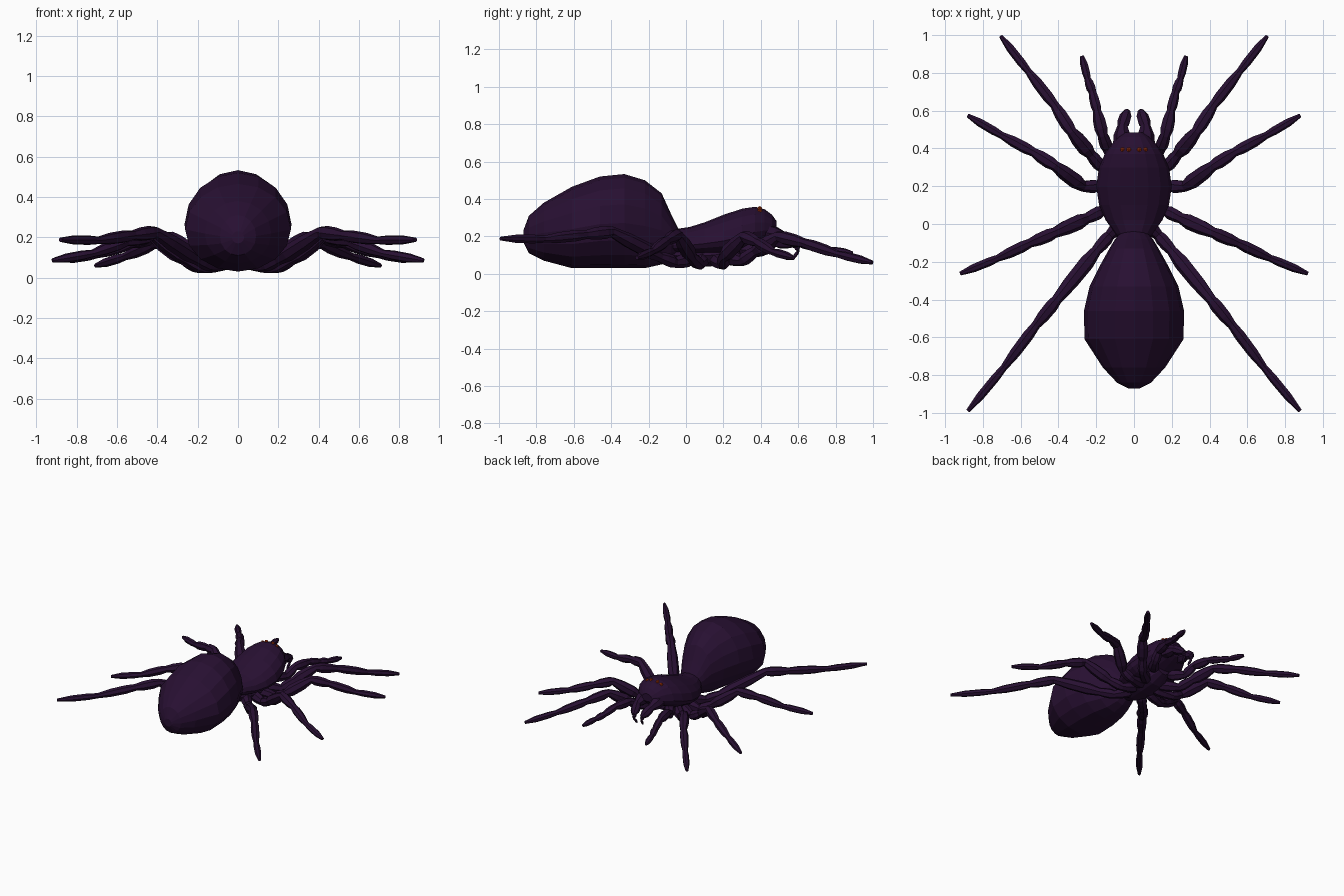
import bpy, bmesh, math
from mathutils import Vector

cube = bpy.data.objects.get("Cube")
if cube:
    bpy.data.objects.remove(cube)


def material(name, color):
    m = bpy.data.materials.new(name)
    m.use_nodes = True
    m.diffuse_color = color
    m.node_tree.nodes["Principled BSDF"].inputs["Base Color"].default_value = color
    return m


BODY = material("dark purple", (0.021, 0.005, 0.032, 1))
EYE = material("ember red", (0.42, 0.035, 0.003, 1))


def finish(bm, name, mat, mirror=False):
    bmesh.ops.recalc_face_normals(bm, faces=bm.faces)
    mesh = bpy.data.meshes.new(name)
    bm.to_mesh(mesh)
    bm.free()
    mesh.materials.append(mat)
    ob = bpy.data.objects.new(name, mesh)
    bpy.context.collection.objects.link(ob)
    if mirror:
        ob.modifiers.new("mirror", 'MIRROR')
    return ob


def loft(name, rings, mirror=False):
    """Skin a list of vertex rings and cap both ends."""
    bm = bmesh.new()
    loops = [[bm.verts.new(p) for p in ring] for ring in rings]
    n = len(loops[0])
    for a, b in zip(loops, loops[1:]):
        for i in range(n):
            j = (i + 1) % n
            bm.faces.new((a[i], a[j], b[j], b[i]))
    bm.faces.new(loops[0])
    bm.faces.new(loops[-1])
    return finish(bm, name, BODY, mirror)


def body(name, sections, widest, sides=16):
    """Sections are (y, half width, bottom, top); widest is the height share of the widest line."""
    rings = []
    for y, w, lo, hi in sections:
        mid = lo + (hi - lo) * widest
        ring = []
        for i in range(sides):
            a = math.tau * i / sides
            s = math.sin(a)
            ring.append((w * math.cos(a), y, mid + s * ((hi - mid) if s > 0 else (mid - lo))))
        rings.append(ring)
    return loft(name, rings)


def limb(name, joints, radii, sides=7):
    """Jointed limb: each segment swells in the middle and pinches at its ends."""
    pts = [Vector(p) for p in joints]
    dirs = [(b - a).normalized() for a, b in zip(pts, pts[1:])]
    rings = []

    def ring(c, d, r):
        side = d.cross(Vector((0, 0, 1))).normalized()
        up = side.cross(d)
        rings.append([c + (side * math.cos(t) + up * math.sin(t)) * r
                      for t in (math.tau * i / sides for i in range(sides))])

    for k, d in enumerate(dirs):
        a, b, r = pts[k], pts[k + 1], radii[k]
        bend = (d + dirs[k - 1]).normalized() if k else d
        ring(a, bend, 0.8 * min(r, radii[k - 1]) if k else 0.7 * r)
        ring(a.lerp(b, 0.25), d, r)
        ring(a.lerp(b, 0.65), d, r * 0.95)
    ring(pts[-1], dirs[-1], radii[-1] * 0.45)
    return loft(name, rings, mirror=True)


# Abdomen
body("abdomen", [
    (-0.87, 0.03, 0.17, 0.23), (-0.84, 0.09, 0.11, 0.31), (-0.76, 0.165, 0.07, 0.38),
    (-0.61, 0.262, 0.03, 0.465), (-0.46, 0.265, 0.03, 0.52), (-0.33, 0.235, 0.03, 0.533),
    (-0.22, 0.18, 0.03, 0.50), (-0.13, 0.13, 0.05, 0.43), (-0.08, 0.10, 0.08, 0.32),
    (-0.03, 0.06, 0.11, 0.22)], 0.48)

# Head and thorax shell
body("carapace", [
    (-0.09, 0.07, 0.12, 0.21), (-0.05, 0.10, 0.11, 0.24), (0.02, 0.15, 0.10, 0.25),
    (0.10, 0.185, 0.10, 0.275), (0.20, 0.20, 0.10, 0.315), (0.30, 0.185, 0.12, 0.348),
    (0.37, 0.155, 0.15, 0.358), (0.42, 0.12, 0.17, 0.345), (0.46, 0.085, 0.19, 0.315),
    (0.485, 0.045, 0.22, 0.28)], 0.35)

# Underside plate
body("sternum", [
    (-0.08, 0.04, 0.07, 0.13), (0.0, 0.09, 0.04, 0.15), (0.12, 0.12, 0.035, 0.16),
    (0.24, 0.10, 0.05, 0.17), (0.33, 0.05, 0.10, 0.18)], 0.5, 10)

# Legs
LEG = (0.04, 0.036, 0.042, 0.036, 0.031, 0.024)
limb("front_legs", [(0.05, 0.2, 0.09), (0.17, 0.30, 0.07), (0.23, 0.37, 0.12), (0.33, 0.49, 0.20),
                    (0.42, 0.63, 0.165), (0.56, 0.81, 0.105), (0.705, 0.995, 0.06)], LEG)
limb("second_legs", [(0.05, 0.15, 0.08), (0.19, 0.20, 0.05), (0.27, 0.20, 0.09), (0.42, 0.31, 0.20),
                     (0.53, 0.38, 0.17), (0.70, 0.47, 0.115), (0.88, 0.575, 0.085)], LEG)
limb("third_legs", [(0.05, 0.09, 0.08), (0.17, 0.07, 0.05), (0.25, 0.03, 0.09), (0.42, -0.045, 0.21),
                    (0.55, -0.10, 0.18), (0.72, -0.18, 0.12), (0.92, -0.262, 0.085)], LEG)
limb("rear_legs", [(0.04, 0.03, 0.08), (0.13, -0.06, 0.06), (0.20, -0.14, 0.09), (0.41, -0.40, 0.225),
                   (0.52, -0.535, 0.21), (0.69, -0.76, 0.185), (0.88, -0.99, 0.188)], LEG)
limb("feelers", [(0.07, 0.30, 0.13), (0.14, 0.40, 0.12), (0.165, 0.47, 0.17), (0.195, 0.60, 0.17),
                 (0.22, 0.70, 0.14), (0.245, 0.77, 0.125), (0.275, 0.89, 0.11)],
     (0.04, 0.035, 0.036, 0.028, 0.026, 0.022))

# Jaws and fangs
limb("jaws", [(0.065, 0.38, 0.23), (0.06, 0.52, 0.20), (0.035, 0.60, 0.15)], (0.048, 0.034))
limb("fangs", [(0.037, 0.585, 0.16), (0.032, 0.60, 0.12), (0.025, 0.57, 0.08)], (0.016, 0.01), 5)

# Eyes
bm = bmesh.new()
for x, z in ((0.028, 0.348), (0.06, 0.335)):
    made = bmesh.ops.create_icosphere(bm, subdivisions=1, radius=0.014)["verts"]
    bmesh.ops.translate(bm, verts=made, vec=(x, 0.394, z))
finish(bm, "eyes", EYE, True)
